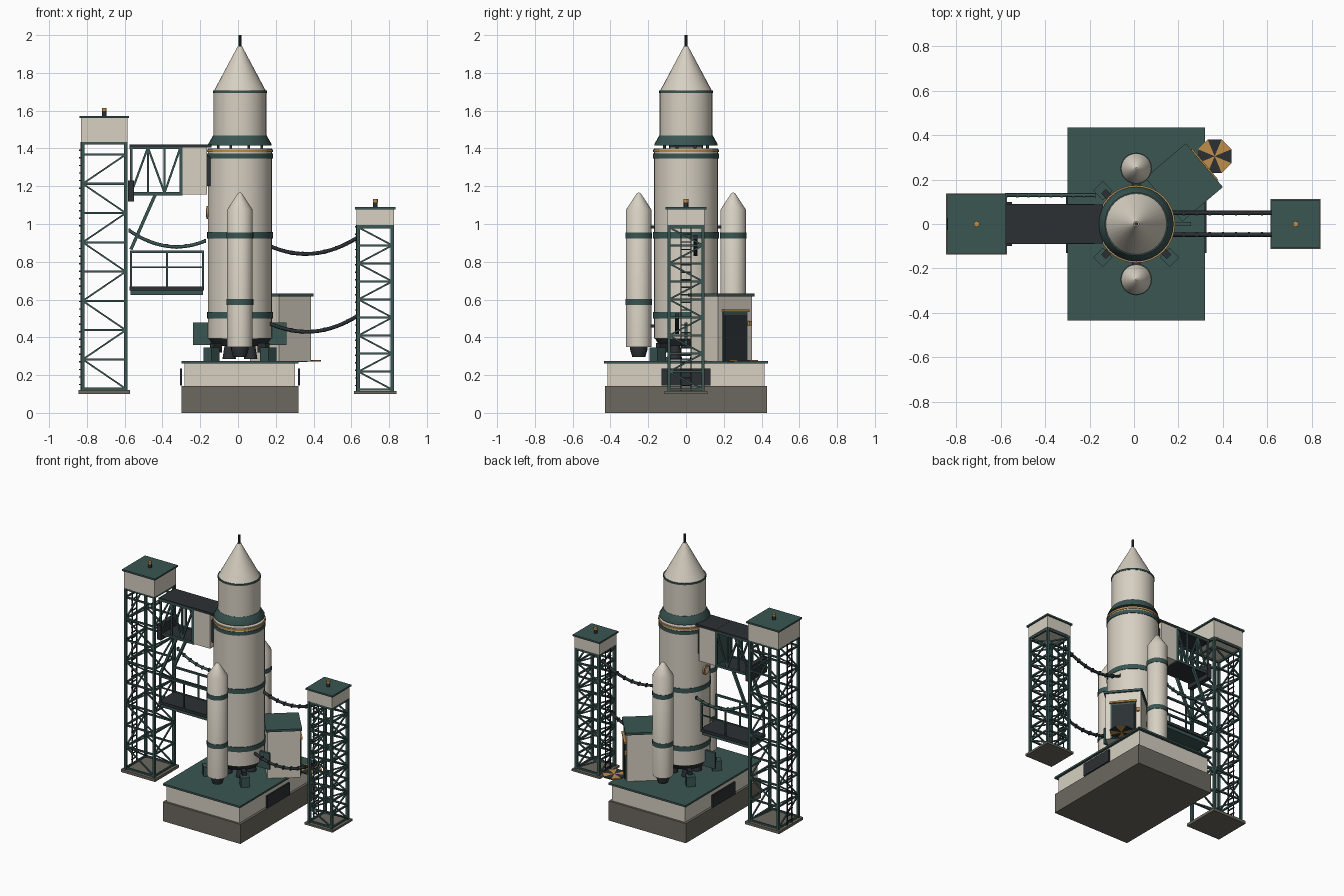
import bpy, bmesh, math
from mathutils import Vector, Matrix

if "Cube" in bpy.data.objects:
    bpy.data.objects.remove(bpy.data.objects["Cube"])


def material(name, rgb):
    m = bpy.data.materials.new(name)
    m.diffuse_color = (*rgb, 1)
    m.use_nodes = True
    m.node_tree.nodes["Principled BSDF"].inputs["Base Color"].default_value = m.diffuse_color
    return m


CREAM = material("cream paint", (0.68, 0.63, 0.54))
TEAL = material("teal paint", (0.042, 0.092, 0.085))
DARK = material("charcoal", (0.024, 0.030, 0.033))
STONE = material("concrete", (0.15, 0.14, 0.115))
GOLD = material("amber", (0.52, 0.27, 0.07))
CX = 0.01  # rocket and pad axis


def finish(name, bm, *mats, smooth=False):
    bmesh.ops.recalc_face_normals(bm, faces=bm.faces)
    me = bpy.data.meshes.new(name)
    bm.to_mesh(me)
    bm.free()
    ob = bpy.data.objects.new(name, me)
    bpy.context.collection.objects.link(ob)
    for m in mats:
        me.materials.append(m)
    if smooth:
        bpy.ops.object.select_all(action='DESELECT')
        ob.select_set(True)
        bpy.context.view_layer.objects.active = ob
        bpy.ops.object.shade_smooth_by_angle(angle=math.radians(35))
    return ob


def add_box(bm, c, s, mat=Matrix()):
    m = mat @ Matrix.Translation(c) @ Matrix.Diagonal((*s, 1))
    bmesh.ops.create_cube(bm, size=1, matrix=m)


def box(name, x, y, z, mat):
    """Box from ranges on each axis."""
    bm = bmesh.new()
    r = (x, y, z)
    add_box(bm, [(a + b) / 2 for a, b in r], [b - a for a, b in r])
    return finish(name, bm, mat)


def add_beam(bm, p, q, w):
    """Square bar between two points."""
    p, q = Vector(p), Vector(q)
    d = q - p
    rot = d.to_track_quat('Z', 'Y').to_matrix().to_4x4()
    if abs(d.z) < 1e-6 or (abs(d.x) < 1e-6 and abs(d.y) < 1e-6):
        rot = Vector((0, 0, 1)).rotation_difference(d).to_matrix().to_4x4()
    add_box(bm, (0, 0, 0), (w, w, d.length), Matrix.Translation((p + q) / 2) @ rot)


def add_lathe(bm, x, y, profile, n=32):
    """Revolve (radius, z) points about a vertical axis, with caps."""
    rings = []
    for r, z in profile:
        rings.append([bm.verts.new((x + r * math.cos(2 * math.pi * i / n),
                                    y + r * math.sin(2 * math.pi * i / n), z)) for i in range(n)])
    for a, b in zip(rings, rings[1:]):
        for i in range(n):
            bm.faces.new((a[i], a[(i + 1) % n], b[(i + 1) % n], b[i]))
    bm.faces.new(rings[0][::-1])
    bm.faces.new(rings[-1])


def lathe(name, x, y, profile, mat, n=32):
    bm = bmesh.new()
    add_lathe(bm, x, y, profile, n)
    return finish(name, bm, mat, smooth=True)


def band(name, x, y, r, z0, z1, mat, n=32):
    lathe(name, x, y, [(r, z0), (r, z1)], mat, n)


def hose(name, a, b, sag, r, mat):
    """Hanging tube with clamp rings along it."""
    cu = bpy.data.curves.new(name, 'CURVE')
    cu.dimensions = '3D'
    cu.bevel_depth, cu.bevel_resolution, cu.use_fill_caps = r, 2, True
    sp = cu.splines.new('POLY')
    sp.points.add(16)
    bm = bmesh.new()
    for i in range(17):
        t = i / 16
        p = Vector(a).lerp(Vector(b), t) - Vector((0, 0, 4 * sag * t * (1 - t)))
        sp.points[i].co = (*p, 1)
        if i % 2 == 0:
            add_box(bm, p, (0.010, r * 2.3, r * 2.3))
    ob = bpy.data.objects.new(name, cu)
    bpy.context.collection.objects.link(ob)
    cu.materials.append(mat)
    finish(name + "_clamps", bm, mat)


# launch pad
box("pad_foundation", (-0.30, 0.32), (-0.43, 0.43), (0, 0.142), STONE)
box("pad_body", (-0.283, 0.303), (-0.415, 0.415), (0.142, 0.262), CREAM)
box("pad_deck", (-0.30, 0.32), (-0.435, 0.435), (0.262, 0.275), TEAL)
for side, x in (("left", -0.302), ("right", 0.322)):
    box(f"pad_vent_{side}", (x - 0.005, x + 0.005), (-0.13, 0.13), (0.145, 0.235), DARK)

# core stage
lathe("core_skirt", CX, 0, [(0.14, 0.355), (0.168, 0.40)], DARK)
band("core_body", CX, 0, 0.17, 0.395, 1.40, CREAM)
for i, (a, b) in enumerate(((0.50, 0.535), (0.923, 0.957), (1.347, 1.373))):
    band(f"core_band_{i}", CX, 0, 0.174, a, b, TEAL)
band("core_amber_ring", CX, 0, 0.175, 1.382, 1.395, GOLD)
bm = bmesh.new()
for k in range(8):
    a = k * math.pi / 4 + math.pi / 8
    add_box(bm, (CX + 0.125 * math.cos(a), 0.125 * math.sin(a), 1.405), (0.014, 0.014, 0.04))
finish("interstage_posts", bm, DARK)

# upper stage and nose
lathe("interstage_flare", CX, 0, [(0.168, 1.415), (0.168, 1.422), (0.142, 1.468)], TEAL)
band("upper_body", CX, 0, 0.14, 1.46, 1.70, CREAM)
band("upper_band", CX, 0, 0.143, 1.694, 1.706, TEAL)
lathe("nose_cone", CX, 0, [(0.14, 1.70), (0.012, 1.94)], CREAM)
band("nose_antenna", CX, 0, 0.008, 1.93, 2.0, DARK, 10)

# engine nozzles
bm = bmesh.new()
for k in range(4):
    a = k * math.pi / 2 + math.pi / 4
    add_lathe(bm, CX + 0.08 * math.cos(a), 0.08 * math.sin(a), [(0.036, 0.285), (0.024, 0.36)], 16)
finish("core_nozzles", bm, DARK, smooth=True)

# side fins and round hatch
for side, s in (("left", -1), ("right", 1)):
    box(f"fin_{side}", sorted((CX + s * 0.15, CX + s * 0.247)), (-0.008, 0.008), (0.36, 0.478), TEAL)
bm = bmesh.new()
for r, d in ((0.034, 0.018), (0.022, 0.024)):
    m = Matrix.Translation((CX - 0.168, 0, 1.06)) @ Matrix.Rotation(math.pi / 2, 4, 'Y')
    bmesh.ops.create_cone(bm, cap_ends=True, segments=20, radius1=r, radius2=r, depth=d, matrix=m)
for f in bm.faces:
    f.material_index = int(max((v.co.yz - Vector((0, 1.06))).length for v in f.verts) < 0.03)
finish("core_hatch", bm, GOLD, CREAM)

# boosters
for side, s in (("front", -1), ("back", 1)):
    y = s * 0.25
    lathe(f"booster_{side}", CX, y, [(0.068, 0.35), (0.068, 1.075), (0.012, 1.16), (0.004, 1.166)], CREAM, 24)
    for i, z in enumerate((0.57, 0.923)):
        band(f"booster_{side}_band_{i}", CX, y, 0.071, z, z + 0.032, TEAL, 24)
    lathe(f"booster_{side}_nozzle", CX, y, [(0.034, 0.295), (0.046, 0.335), (0.046, 0.352)], DARK, 20)
    for i, z in enumerate((0.46, 0.985)):
        box(f"booster_{side}_link_{i}", (CX - 0.02, CX + 0.02), sorted((s * 0.15, s * 0.20)),
            (z - 0.008, z + 0.008), DARK)

# hold-down blocks with clamp arms
bm, bm2 = bmesh.new(), bmesh.new()
for k in range(4):
    m = Matrix.Translation((CX, 0, 0)) @ Matrix.Rotation(math.pi / 4 + k * math.pi / 2, 4, 'Z')
    add_box(bm, (0.212, 0, 0.309), (0.062, 0.06, 0.072), m)
    add_box(bm2, (0.178, 0, 0.345), (0.06, 0.03, 0.05), m)
finish("hold_down_blocks", bm, TEAL)
finish("hold_down_clamps", bm2, DARK)

# elevator house, turned to face the back right corner
HOUSE = Matrix.Translation((0.225, 0.187, 0)) @ Matrix.Rotation(math.radians(40.3), 4, 'Z')
for name, c, s, mat in (
        ("house_walls", (0, 0, 0.445), (0.22, 0.236, 0.345), CREAM),
        ("house_roof", (0, 0, 0.623), (0.24, 0.258, 0.016), TEAL),
        ("house_door_frame", (0.112, 0, 0.402), (0.008, 0.168, 0.265), TEAL),
        ("house_door", (0.116, 0, 0.397), (0.009, 0.15, 0.245), DARK),
        ("house_door_lintel", (0.118, 0, 0.541), (0.016, 0.18, 0.012), GOLD),
        ("house_call_box", (0.116, 0.1, 0.475), (0.014, 0.02, 0.025), GOLD)):
    bm = bmesh.new()
    add_box(bm, c, s, HOUSE)
    finish(name, bm, mat)

# striped landing disc by the door
bm = bmesh.new()
m = Matrix.Translation((0.363, 0.305, 0.276)) @ Matrix.Rotation(math.pi / 8, 4, 'Z')
bmesh.ops.create_cone(bm, cap_ends=True, cap_tris=True, segments=8, radius1=0.082,
                      radius2=0.082, depth=0.008, matrix=m)
for f in bm.faces:
    c = f.calc_center_median()
    a = math.atan2(c.y - 0.305, c.x - 0.363) - math.pi / 8
    f.material_index = int(math.floor(a / (math.pi / 4))) % 2
finish("landing_disc", bm, GOLD, DARK)


def tower(name, cx, half, z0, step, bays, z_head, z_top, ladder_x):
    """Lattice mast with footing, head cabin, beacon and ladder."""
    h = half
    box(f"{name}_footing", (cx - h - 0.014, cx + h + 0.014), (-h - 0.014, h + 0.014), (0.10, z0), STONE)
    legs, braces = bmesh.new(), bmesh.new()
    k = h - 0.009
    pts = [(cx - k, -k), (cx + k, -k), (cx + k, k), (cx - k, k)]
    for i in range(4):
        a, b = pts[i], pts[(i + 1) % 4]
        if i > 1:
            a, b = b, a
        add_beam(legs, (*a, z0), (*a, z_head), 0.018)
        add_beam(legs, (*b, z0), (*b, z_head), 0.018)
        for j in range(bays + 1):
            z = z0 + 0.008 + j * step
            add_beam(legs, (*a, z), (*b, z), 0.011)
            if j < bays:
                p, q = (a, b) if j % 2 else (b, a)
                add_beam(braces, (*p, z), (*q, z + step), 0.009)
        add_beam(legs, (*a, z_head - 0.008), (*b, z_head - 0.008), 0.013)
    finish(f"{name}_frame", legs, TEAL)
    finish(f"{name}_braces", braces, TEAL)
    box(f"{name}_cabin", (cx - h, cx + h), (-h, h), (z_head, z_top - 0.01), CREAM)
    box(f"{name}_roof", (cx - h - 0.009, cx + h + 0.009), (-h - 0.009, h + 0.009), (z_top - 0.012, z_top), TEAL)
    band(f"{name}_beacon_base", cx, 0, 0.012, z_top, z_top + 0.025, DARK, 12)
    band(f"{name}_beacon", cx, 0, 0.013, z_top + 0.025, z_top + 0.042, GOLD, 12)
    bm = bmesh.new()
    for i in range(int((z_head - z0) / 0.04)):
        z = z0 + 0.03 + i * 0.04
        add_beam(bm, (ladder_x, -0.027, z), (ladder_x, 0.027, z), 0.007)
    for y in (-0.027, 0.027):
        add_beam(bm, (ladder_x + 0.006, y, z0), (ladder_x + 0.006, y, z_head), 0.006)
    finish(f"{name}_ladder", bm, DARK)


tower("service_tower", -0.708, 0.123, 0.12, 0.155, 8, 1.435, 1.572, -0.838)
tower("fuel_tower", 0.727, 0.099, 0.115, 0.0955, 9, 0.995, 1.09, 0.622)

# crew access arm
box("arm_roof", (-0.575, -0.30), (-0.09, 0.09), (1.408, 1.42), DARK)
box("arm_floor", (-0.575, -0.30), (-0.085, 0.085), (1.152, 1.164), DARK)
bm = bmesh.new()
xs = (-0.565, -0.477, -0.389, -0.305)
for y in (-0.082, 0.082):
    for z in (1.162, 1.405):
        add_beam(bm, (-0.575, y, z), (-0.30, y, z), 0.016)
    for i, x in enumerate(xs):
        add_beam(bm, (x, y, 1.16), (x, y, 1.41), 0.012)
        if i < 3:
            z0, z1 = (1.165, 1.405) if i % 2 else (1.405, 1.165)
            add_beam(bm, (x, y, z1), (xs[i + 1], y, z0), 0.011)
    # struts propping the arm
    add_beam(bm, (-0.567, y, 0.865), (-0.437, y, 1.158), 0.017)
finish("arm_truss", bm, TEAL)
box("arm_room", (-0.298, -0.165), (-0.085, 0.085), (1.157, 1.405), CREAM)
box("arm_room_roof", (-0.303, -0.14), (-0.088, 0.088), (1.404, 1.421), DARK)
box("arm_room_trim", (-0.305, -0.293), (-0.087, 0.087), (1.152, 1.408), TEAL)
box("arm_seal", (-0.166, -0.145), (-0.07, 0.07), (1.20, 1.36), DARK)
box("arm_hinge", (-0.583, -0.55), (-0.10, 0.10), (1.12, 1.23), DARK)

# lower work platform with railings
box("platform_deck", (-0.575, -0.18), (-0.09, 0.09), (0.648, 0.67), DARK)
box("platform_beam", (-0.57, -0.185), (-0.08, 0.08), (0.625, 0.65), TEAL)
bm = bmesh.new()
for y in (-0.084, 0.084):
    for x in (-0.567, -0.376, -0.185):
        add_beam(bm, (x, y, 0.66), (x, y, 0.857), 0.011)
    for z, w in ((0.852, 0.013), (0.77, 0.008)):
        add_beam(bm, (-0.572, y, z), (-0.18, y, z), w)
finish("platform_railing", bm, TEAL)

# hoses
hose("service_hose", (-0.575, 0.13, 0.965), (-0.175, 0.13, 0.91), 0.055, 0.009, TEAL)
hose("fuel_hose_upper", (0.165, 0.05, 0.885), (0.635, 0.05, 0.93), 0.064, 0.010, DARK)
hose("fuel_hose_lower", (0.165, -0.048, 0.475), (0.635, -0.048, 0.515), 0.064, 0.010, DARK)
